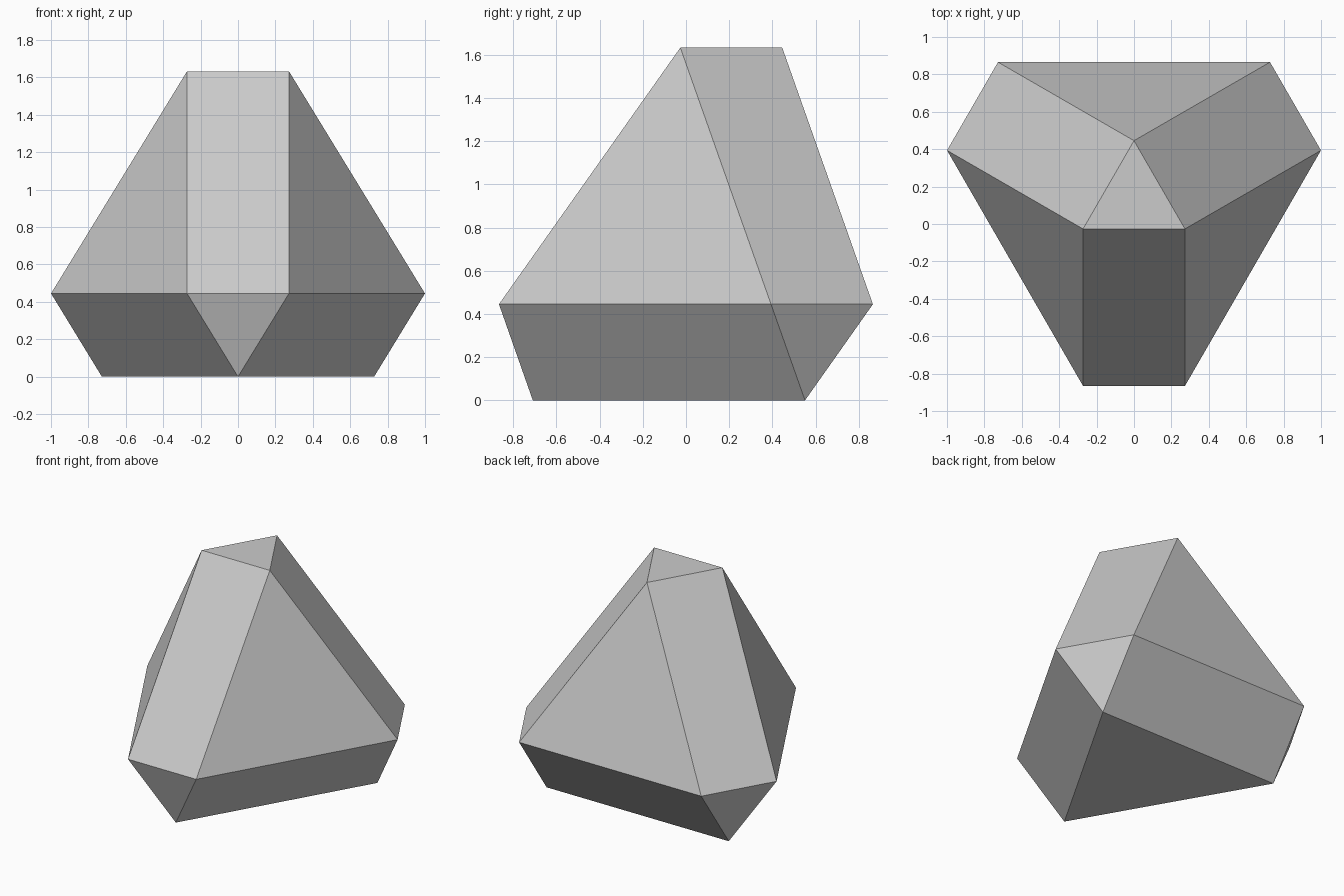
import bpy, bmesh
from math import sqrt, radians
from mathutils import Matrix, Vector

if "Cube" in bpy.data.objects:
    bpy.data.objects.remove(bpy.data.objects["Cube"])

LONG, SHORT = 1.4553, 0.5447      # edges of the large and small triangles
Z_MID, Z_TOP = 0.445, 1.633       # heights of the hexagon and top triangle
CENTRE_Y = 0.131                  # three-fold axis position

# One third of the corners, relative to the vertical axis
corners = [
    Vector((0, SHORT / sqrt(3), Z_TOP)),
    Vector((SHORT / 2, -0.997, Z_MID)),
    Vector((-SHORT / 2, -0.997, Z_MID)),
    Vector((0, -LONG / sqrt(3), 0)),
]

# Repeat around the axis and wrap in a convex hull with flat facets
bm = bmesh.new()
for i in range(3):
    turn = Matrix.Rotation(radians(120 * i), 3, 'Z')
    for c in corners:
        bm.verts.new(turn @ c + Vector((0, CENTRE_Y, 0)))
bmesh.ops.convex_hull(bm, input=bm.verts[:])
bmesh.ops.dissolve_limit(bm, angle_limit=radians(3), verts=bm.verts[:], edges=bm.edges[:])
bmesh.ops.recalc_face_normals(bm, faces=bm.faces[:])

mesh = bpy.data.meshes.new("faceted_solid")
bm.to_mesh(mesh)
bm.free()
solid = bpy.data.objects.new("faceted_solid", mesh)
bpy.context.collection.objects.link(solid)
